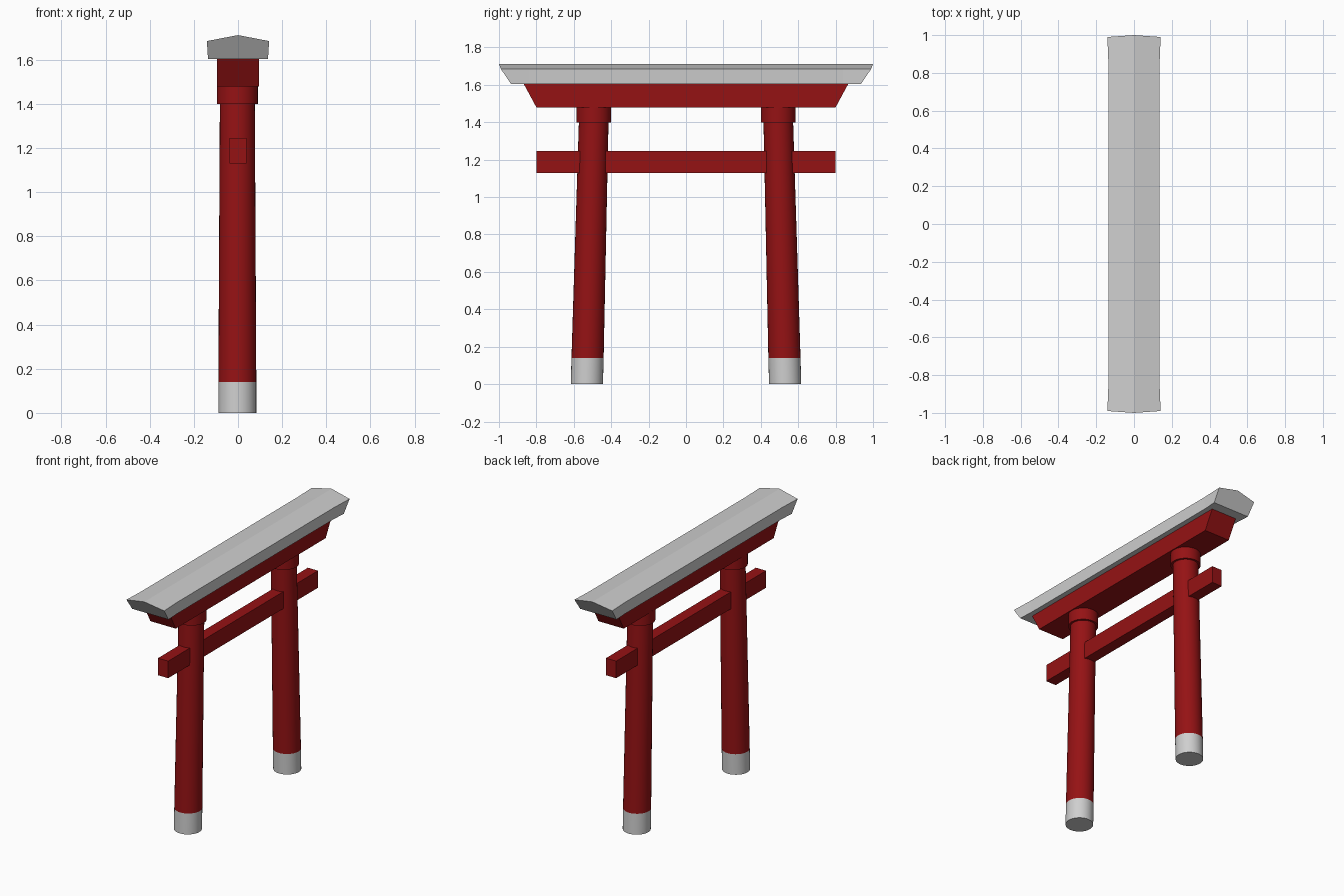
import bpy, bmesh, math

cube = bpy.data.objects.get("Cube")
if cube:
    bpy.data.objects.remove(cube, do_unlink=True)


def material(name, rgb):
    m = bpy.data.materials.new(name)
    m.use_nodes = True
    m.diffuse_color = (*rgb, 1)
    m.node_tree.nodes["Principled BSDF"].inputs["Base Color"].default_value = (*rgb, 1)
    return m


RED = material("red paint", (0.3, 0.006, 0.007))
GREY = material("pale grey", (0.62, 0.62, 0.62))


def loft(name, rings, mat, smooth=False):
    """Skin a series of matching rings of points and cap both ends."""
    bm = bmesh.new()
    loops = [[bm.verts.new(p) for p in ring] for ring in rings]
    n = len(loops[0])
    for a, b in zip(loops, loops[1:]):
        for i in range(n):
            j = (i + 1) % n
            bm.faces.new((a[i], a[j], b[j], b[i]))
    bm.faces.new(loops[0])
    bm.faces.new(loops[-1])
    bmesh.ops.recalc_face_normals(bm, faces=bm.faces)
    mesh = bpy.data.meshes.new(name)
    bm.to_mesh(mesh)
    bm.free()
    mesh.materials.append(mat)
    ob = bpy.data.objects.new(name, mesh)
    bpy.context.collection.objects.link(ob)
    if smooth:
        bpy.ops.object.select_all(action="DESELECT")
        ob.select_set(True)
        bpy.context.view_layer.objects.active = ob
        bpy.ops.object.shade_smooth_by_angle(angle=math.radians(35))
    return ob


def circle(y, z, r, sides=32):
    steps = [2 * math.pi * i / sides for i in range(sides)]
    return [(r * math.cos(t) - 0.003, y + r * math.sin(t), z) for t in steps]


def rectangle(w, l, z):
    return [(-w, -l, z), (w, -l, z), (w, l, z), (-w, l, z)]


# Leaning pillars with pale feet and collars
for side, label in ((-1, "front"), (1, "back")):
    def lean(z):
        return side * (0.53 - 0.026 * z)
    loft(label + "_foot", [circle(lean(z), z, 0.086) for z in (0, 0.14)], GREY, True)
    loft(label + "_pillar", [circle(lean(0.14), 0.14, 0.086),
                             circle(lean(1.45), 1.45, 0.079)], RED, True)
    loft(label + "_collar", [circle(side * 0.493, z, 0.093) for z in (1.4, 1.485)], RED, True)

# Beams
loft("tie_beam", [rectangle(0.038, 0.8, z) for z in (1.13, 1.245)], RED)
loft("upper_beam", [rectangle(0.095, 0.8, 1.48), rectangle(0.095, 0.868, 1.606)], RED)


# Roof beam: ridged section, flared at the ends, with undercut end faces
def roof_section(low, edge, ridge, w):
    return [(-w + 0.005, low, 1.604), (w - 0.005, low, 1.604), (w, edge, 1.685),
            (0, ridge, 1.712), (-w, edge, 1.685)]


loft("roof", [roof_section(-0.935, -0.99, -1, 0.141), roof_section(-0.84, -0.84, -0.84, 0.135),
              roof_section(0.84, 0.84, 0.84, 0.135), roof_section(0.935, 0.99, 1, 0.141)], GREY)
